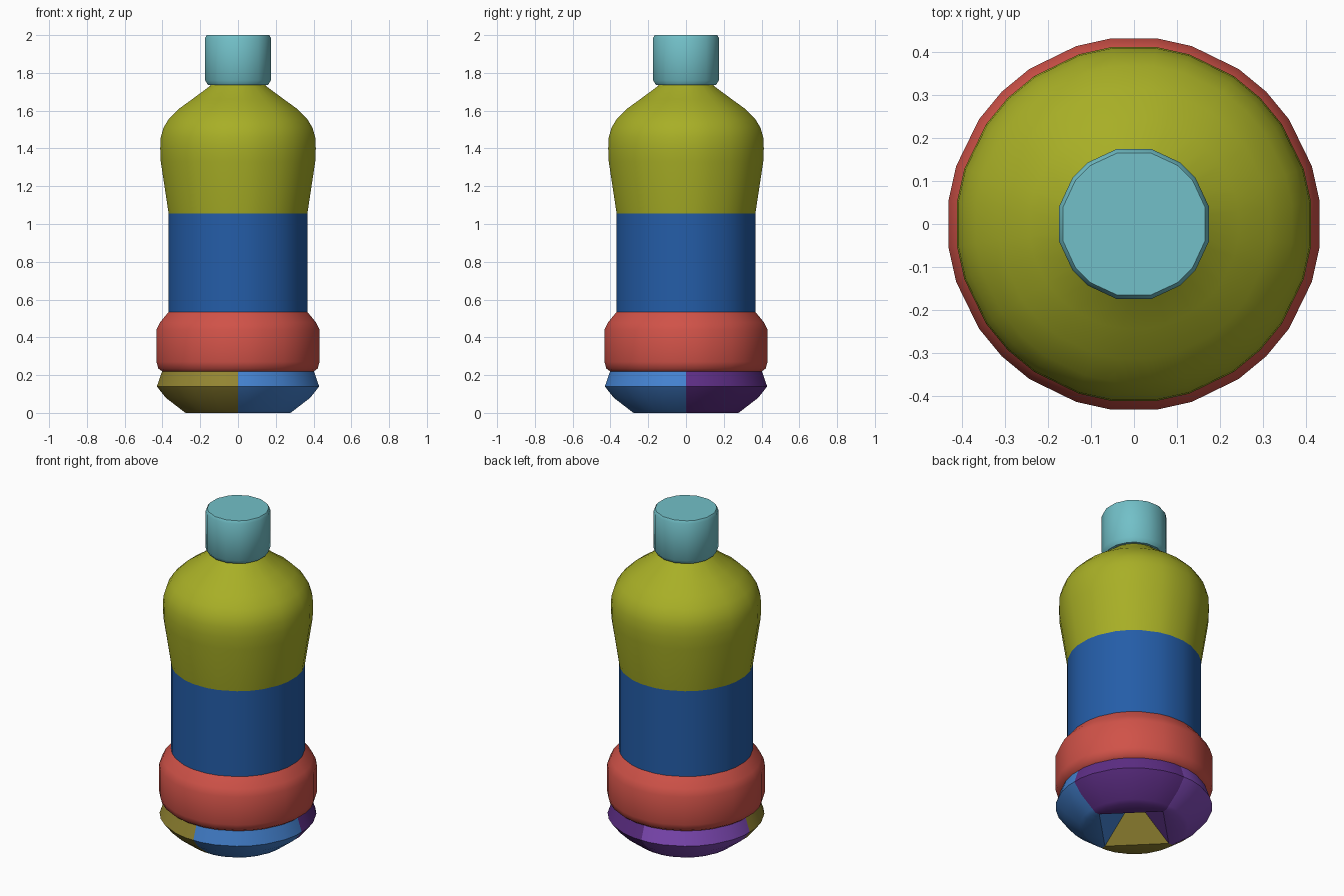
import bpy
import bmesh
from math import radians, cos, sin, atan2, pi, floor

cube = bpy.data.objects.get("Cube")
if cube:
    bpy.data.objects.remove(cube, do_unlink=True)


def material(name, r, g, b):
    """Flat material from 0-255 display values."""
    def lin(c):
        c /= 255
        return c / 12.92 if c <= 0.04045 else ((c + 0.055) / 1.055) ** 2.4
    col = (lin(r), lin(g), lin(b), 1)
    m = bpy.data.materials.new(name)
    m.use_nodes = True
    m.diffuse_color = col
    m.node_tree.nodes["Principled BSDF"].inputs["Base Color"].default_value = col
    return m


yellow_green = material("yellow green", 168, 175, 38)
teal = material("pale teal", 114, 192, 200)
deep_blue = material("deep blue", 36, 93, 168)
red = material("coral red", 208, 82, 72)
violet = material("dark violet", 94, 46, 134)
lilac = material("light violet", 130, 75, 186)
ochre = material("ochre", 148, 134, 50)
sky_blue = material("medium blue", 68, 130, 208)

# Uneven side directions repeated in every quadrant
BODY_SIDES = [0, 7, 18, 34, 45, 56, 72, 83]
CAP_SIDES = [13, 37, 53, 77]


def lathe(name, profile, sides, mats, square_ring=None):
    """Spin (radius, height) points from bottom to top.
    square_ring is the index of a ring drawn as a square with corners on the axes."""
    angles = [radians(a + 90 * q) for q in range(4) for a in sides]
    bm = bmesh.new()
    rings = []
    for k, (r, z) in enumerate(profile):
        ring = []
        for a in angles:
            rad = r
            if k == square_ring:
                rad = r / (abs(cos(a)) + abs(sin(a)))
            elif abs(sin(2 * a)) < 0.01:
                rad = r * cos(radians(7))   # keeps the axis facets flat
            ring.append(bm.verts.new((rad * cos(a), rad * sin(a), z)))
        rings.append(ring)
    n = len(angles)
    for low, high in zip(rings, rings[1:]):
        for i in range(n):
            j = (i + 1) % n
            face = bm.faces.new((low[i], low[j], high[j], high[i]))
            # one material per quadrant when several are given
            middle = low[i].co + low[j].co + high[j].co + high[i].co
            turn = atan2(middle.y, middle.x) % (2 * pi)
            face.material_index = floor(turn / (pi / 2)) % len(mats)
    bmesh.ops.remove_doubles(bm, verts=bm.verts, dist=0.0001)
    mesh = bpy.data.meshes.new(name)
    bm.to_mesh(mesh)
    bm.free()
    for m in mats:
        mesh.materials.append(m)
    obj = bpy.data.objects.new(name, mesh)
    bpy.context.collection.objects.link(obj)
    bpy.ops.object.select_all(action='DESELECT')
    obj.select_set(True)
    bpy.context.view_layer.objects.active = obj
    bpy.ops.object.shade_smooth_by_angle(angle=radians(40))
    return obj


# Base in four coloured quadrants, with a pyramid-shaped hollow underneath
lathe("base",
      [(0, 0.2), (0.25, 0), (0.28, 0), (0.3, 0.015), (0.385, 0.08),
       (0.433, 0.14), (0.412, 0.2), (0.405, 0.22)],
      BODY_SIDES, [violet, lilac, ochre, sky_blue], square_ring=1)

# Wide lower band
lathe("lower_band",
      [(0.405, 0.22), (0.425, 0.235), (0.435, 0.27), (0.435, 0.44),
       (0.415, 0.48), (0.37, 0.535)],
      BODY_SIDES, [red])

# Straight label sleeve
lathe("label_sleeve", [(0.37, 0.535), (0.37, 1.055)], BODY_SIDES, [deep_blue])

# Flared upper body with rounded shoulder, running up into the cap
lathe("shoulder",
      [(0.37, 1.055), (0.412, 1.33), (0.415, 1.4), (0.412, 1.46),
       (0.397, 1.51), (0.37, 1.555), (0.315, 1.61), (0.245, 1.66),
       (0.15, 1.73), (0.13, 1.75)],
      BODY_SIDES, [yellow_green])

# Screw cap with chamfered rims
lathe("cap",
      [(0.12, 1.735), (0.162, 1.735), (0.179, 1.76), (0.179, 1.985),
       (0.17, 2.0), (0, 2.0)],
      CAP_SIDES, [teal])
